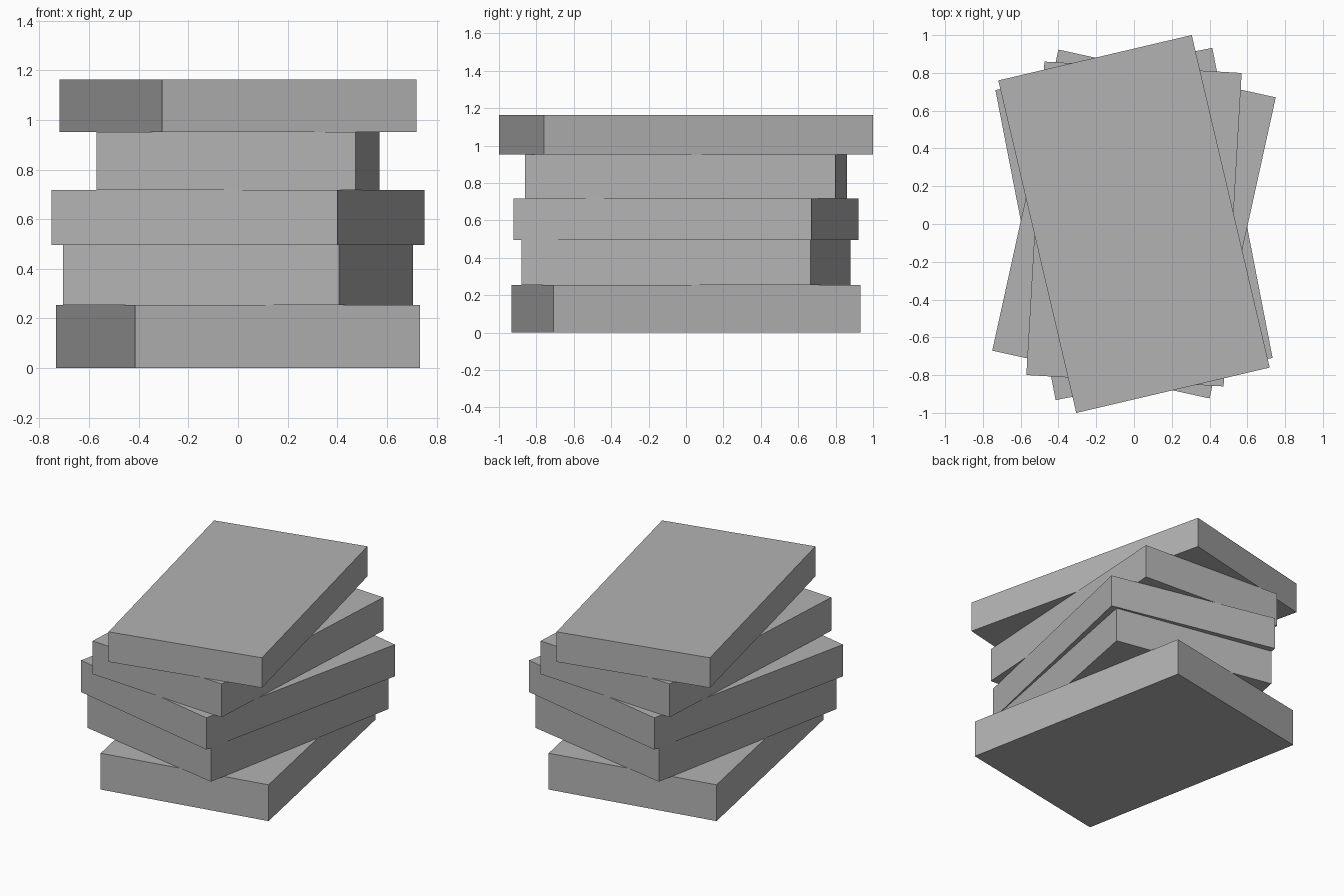
import bpy
import math

if "Cube" in bpy.data.objects:
    bpy.data.objects.remove(bpy.data.objects["Cube"])

grey = bpy.data.materials.new("plain_grey")
grey.diffuse_color = (0.45, 0.45, 0.45, 1.0)
grey.use_nodes = True
grey.node_tree.nodes["Principled BSDF"].inputs["Base Color"].default_value = grey.diffuse_color

# Stacked slabs, bottom to top: name, half width, half depth, top height, turn in degrees
SLABS = [
    ("bottom_slab", 0.585, 0.836, 0.255, 11.0),
    ("second_slab", 0.566, 0.788, 0.495, -10.9),
    ("middle_slab", 0.589, 0.816, 0.718, -12.4),
    ("fourth_slab", 0.523, 0.831, 0.952, -3.3),
    ("top_slab", 0.526, 0.904, 1.163, 13.2),
]


def add_slab(name, half_x, half_y, z0, z1, turn):
    bpy.ops.mesh.primitive_cube_add(size=1, location=(0, 0, (z0 + z1) / 2),
                                    rotation=(0, 0, math.radians(turn)))
    slab = bpy.context.object
    slab.name = name
    slab.scale = (2 * half_x, 2 * half_y, z1 - z0)
    bpy.ops.object.transform_apply(location=False, rotation=False, scale=True)
    slab.data.materials.append(grey)


# Each slab rests on the one below
base = 0.0
for name, half_x, half_y, top, turn in SLABS:
    add_slab(name, half_x, half_y, base, top, turn)
    base = top
